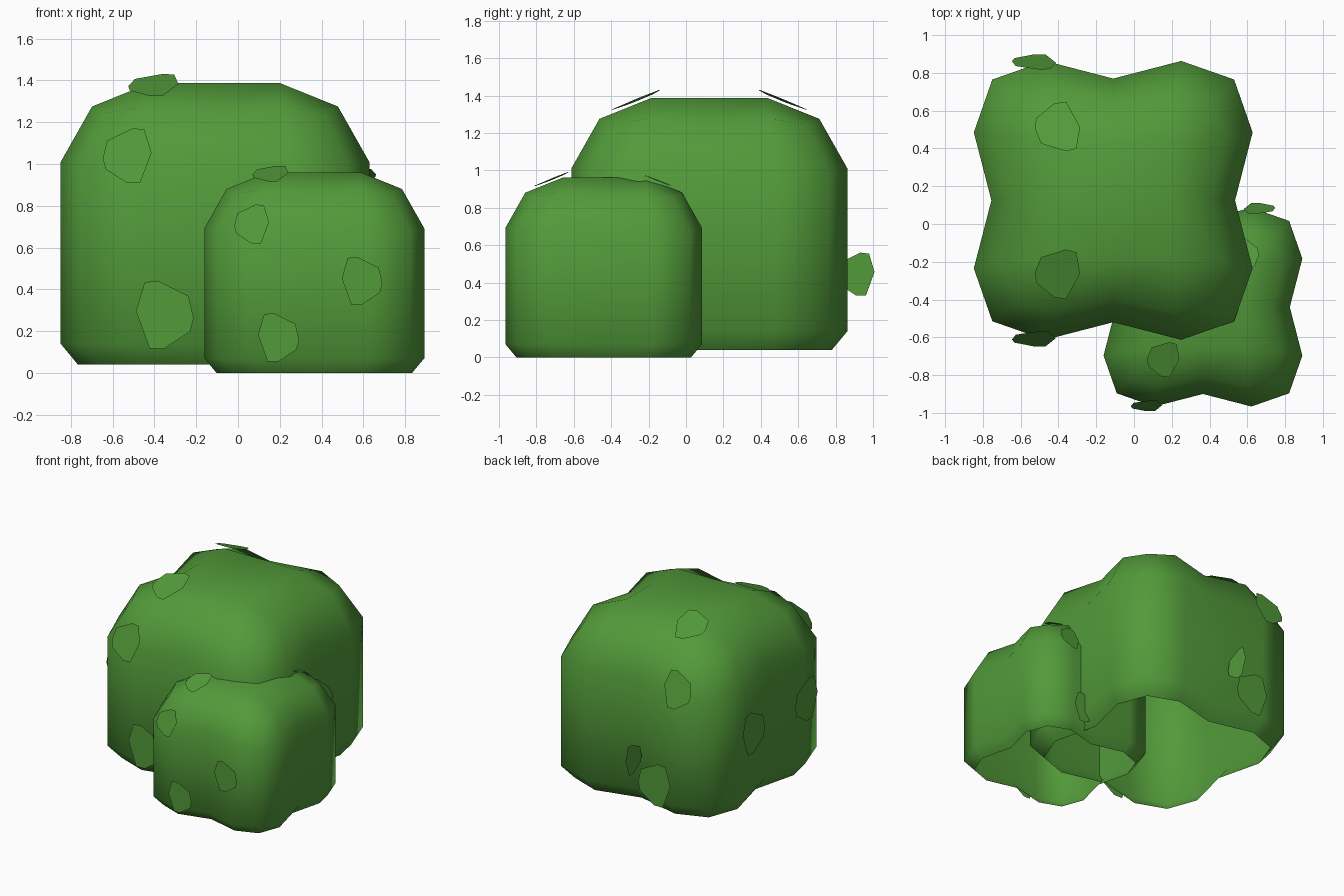
import bpy, bmesh, math
from mathutils import Vector

if "Cube" in bpy.data.objects:
    bpy.data.objects.remove(bpy.data.objects["Cube"])

green = bpy.data.materials.new("leaf green")
green.diffuse_color = (0.085, 0.325, 0.042, 1)
green.use_nodes = True
green.node_tree.nodes["Principled BSDF"].inputs["Base Color"].default_value = green.diffuse_color


def make_object(name, bm, smooth):
    for f in bm.faces:
        f.smooth = smooth
    me = bpy.data.meshes.new(name)
    bm.to_mesh(me)
    bm.free()
    me.materials.append(green)
    ob = bpy.data.objects.new(name, me)
    bpy.context.collection.objects.link(ob)


def lobed_ring(groove, lobe, a, corner):
    """16 points of a rounded square with a groove in the middle of each side:
    each point is (x, y, kind)."""
    pts = []
    for q in range(4):
        c, s = round(math.cos(q * math.pi / 2)), round(math.sin(q * math.pi / 2))
        for x, y, k in ((groove, 0, 0), (lobe, a, 1), (corner, corner, 2), (lobe, -a, 1)):
            pts.append((x * c - y * s, x * s + y * c, k))
    return sorted(pts, key=lambda p: math.atan2(p[1], p[0]) % (2 * math.pi))


# Profile: groove, lobe, lobe offset, corner, heights of groove / lobe / corner
RINGS = [
    (0.57, 0.655, 0.34, 0.57, (0.00, 0.00, 0.00)),
    (0.645, 0.738, 0.36, 0.64, (0.10, 0.10, 0.10)),
    (0.645, 0.738, 0.36, 0.64, (0.97, 0.97, 0.945)),
    (0.52, 0.588, 0.325, 0.52, (1.22, 1.235, 1.205)),
]


def bush(name, centre, scale):
    """Lobed block, open at the bottom, with a flat-topped crown."""
    bm = bmesh.new()
    o = Vector(centre)
    rings = []
    for g, l, a, c, h in RINGS:
        rings.append([bm.verts.new(o + scale * Vector((x, y, h[k])))
                      for x, y, k in lobed_ring(g, l, a, c)])
    for r0, r1 in zip(rings, rings[1:]):
        for i in range(16):
            j = (i + 1) % 16
            bm.faces.new((r0[i], r0[j], r1[j], r1[i]))
    # crown: 3 x 3 grid of points inside the last ring
    t = 0.31
    inner = [bm.verts.new(o + scale * Vector((x * t, y * t, 1.347)))
             for x, y in ((1, 0), (1, 1), (0, 1), (-1, 1), (-1, 0), (-1, -1), (0, -1), (1, -1))]
    mid = bm.verts.new(o + scale * Vector((0, 0, 1.335)))
    last = rings[-1]
    for q in range(4):
        i = q * 4
        side, cor, nxt = inner[2 * q], inner[2 * q + 1], inner[(2 * q + 2) % 8]
        bm.faces.new((last[i], last[i + 1], cor, side))
        bm.faces.new((last[i + 1], last[i + 2], last[i + 3], cor))
        bm.faces.new((last[i + 3], last[(i + 4) % 16], nxt, cor))
        bm.faces.new((side, cor, nxt, mid))
    make_object(name, bm, True)


# Irregular leaf outline
LEAF = [(.2, 1), (.6, .95), (.85, .1), (.45, -1), (0, -1), (-.75, -.5), (-.85, -.1), (-.7, .55)]


def leaf_points(offset, normal, size, flip):
    n = Vector(normal).normalized()
    up = (Vector((0, 0, 1)) - n * n.z).normalized()
    side = up.cross(n) * flip
    return [Vector(offset) + size * (side * u + up * v) for u, v in LEAF]


def leaves(name, centre, scale, specs, copies):
    """Leaves given about the bush centre, repeated by x / y sign flips."""
    bm = bmesh.new()
    for offset, normal, size, flip in specs:
        for sx, sy in copies:
            pts = [Vector(centre) + scale * Vector((p.x * sx, p.y * sy, p.z))
                   for p in leaf_points(offset, normal, size, flip)]
            if sx * sy * flip > 0:
                pts.reverse()
            bm.faces.new([bm.verts.new(p) for p in pts])
    make_object(name, bm, False)


BIG, SMALL, S = (-0.11, 0.125, 0.04), (0.365, -0.44, 0.0), 0.713
bush("big_bush", BIG, 1)
bush("small_bush", SMALL, S)

# leaves shared by both bushes: shoulder, low front and crown
COMMON = [
    ((-0.42, -0.733, 1.0), (0, -0.95, 0.29), 0.137, 1),
    ((-0.24, -0.762, 0.24), (0, -1, 0), 0.162, -1),
    ((-0.295, -0.385, 1.338), (-0.05, -0.37, 0.92), 0.14, 1),
]
SIDE = [((-0.78, -0.32, 0.62), (-1, 0, 0), 0.16, 1)]
leaves("big_bush_leaves", BIG, 1, COMMON + SIDE, [(1, 1), (1, -1)])
leaves("small_bush_leaves", SMALL, S, COMMON, [(1, 1), (-1, -1)])
leaves("small_side_leaves", SMALL, S,
       SIDE + [((0.32, -0.783, 0.62), (0, -1, 0), 0.16, -1)], [(1, 1)])
# single leaf standing out behind the big bush
leaves("back_leaf", (-0.19, 0.91, 0.445), 1, [((0, 0, 0), (-1, 0, 0), 0.115, -1)], [(1, 1)])
